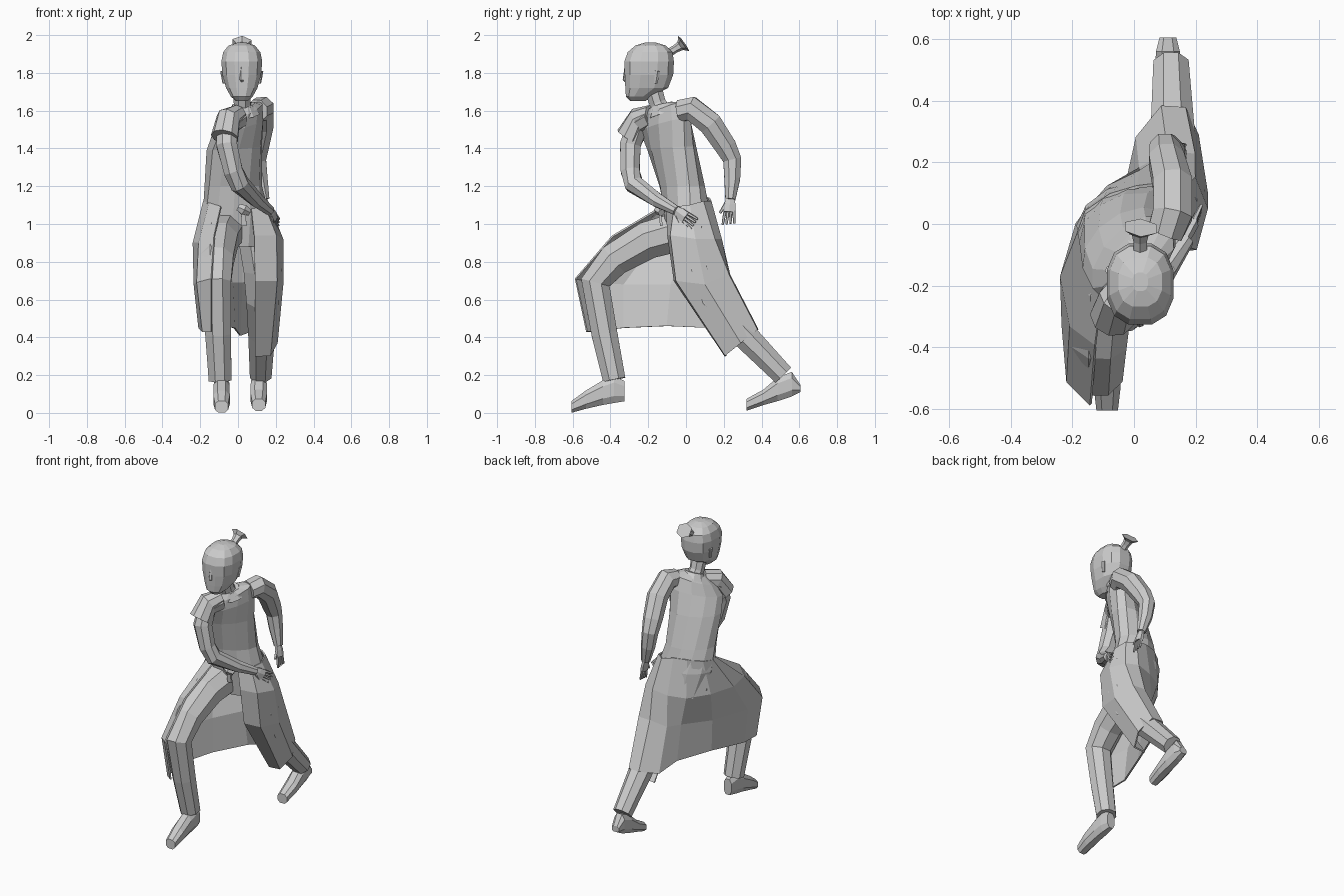
import bpy, bmesh, math
from mathutils import Vector


def loft(name, rings, closed=True, thick=0):
    """Skin a list of equal-length point rings with flat quads."""
    bm = bmesh.new()
    vs = [[bm.verts.new(p) for p in r] for r in rings]
    n = len(rings[0])
    for a, b in zip(vs, vs[1:]):
        for i in range(n if closed else n - 1):
            j = (i + 1) % n
            bm.faces.new((a[i], a[j], b[j], b[i]))
    if closed:
        bm.faces.new(vs[0][::-1])
        bm.faces.new(vs[-1])
    bmesh.ops.recalc_face_normals(bm, faces=bm.faces)
    me = bpy.data.meshes.new(name)
    bm.to_mesh(me)
    bm.free()
    ob = bpy.data.objects.new(name, me)
    bpy.context.collection.objects.link(ob)
    if thick:
        m = ob.modifiers.new("thickness", 'SOLIDIFY')
        m.thickness = thick
        m.offset = 0
    return ob


def ring(c, u, v, n, power=1.0):
    """Ellipse of n points about c; a power below 1 makes it boxier."""
    pts = []
    for i in range(n):
        a = 2 * math.pi * (i + 0.5) / n
        x, y = (math.copysign(abs(f(a)) ** power, f(a)) for f in (math.cos, math.sin))
        pts.append(Vector(c) + 1.03 * (u * x + v * y))
    return pts


def tube(name, pts, n=8, flat=1.0, ref=(1, 0, 0)):
    """Tube through (x, y, z, radius) points; flat squashes it across ref."""
    P = [Vector(p[:3]) for p in pts]
    rings = []
    for i, p in enumerate(P):
        t = Vector()
        if i > 0:
            t += (p - P[i - 1]).normalized()
        if i < len(P) - 1:
            t += (P[i + 1] - p).normalized()
        t.normalize()
        u = Vector(ref)
        u = (u - t * u.dot(t)).normalized()
        rings.append(ring(p, u * pts[i][3], t.cross(u) * pts[i][3] * flat, n))
    return loft(name, rings)


# Torso: twisted rings (cx, cy, z, half width, half depth, yaw, shoulder tilt)
rings = []
for cx, cy, z, a, b, yaw, tilt in [
        (0.00, 0.03, 0.88, .14, .11, 10, 0), (-.01, 0.01, 1.05, .175, .12, 15, 0),
        (-.025, -.02, 1.20, .155, .11, 25, 0), (-.02, -.075, 1.40, .16, .105, 35, .01),
        (0.00, -.11, 1.52, .165, .095, 45, .04), (.02, -.115, 1.595, .135, .08, 48, .05),
        (.025, -.13, 1.625, .07, .055, 48, .02)]:
    w = math.radians(yaw)
    u = Vector((math.cos(w) * a, math.sin(w) * a, tilt))
    v = Vector((-math.sin(w) * b, math.cos(w) * b, 0))
    rings.append(ring((cx, cy, z), u, v, 12))
loft("tunic_torso", rings)

# Neck and collar
tube("neck", [(.03, -.11, 1.57, .055), (.022, -.15, 1.64, .046), (.02, -.175, 1.72, .05)])
tube("collar", [(.03, -.115, 1.585, .085), (.028, -.13, 1.63, .058)], 10)

# Head rings: z, cy, half width, half depth
loft("head", [ring((.02, cy, z), Vector((rx, 0, 0)), Vector((0, ry, 0)), 12, .8)
              for z, cy, rx, ry in [
                  (1.65, -.255, .03, .04), (1.675, -.25, .058, .068), (1.72, -.208, .083, .113),
                  (1.79, -.196, .102, .128), (1.86, -.195, .108, .131), (1.91, -.19, .098, .118),
                  (1.945, -.188, .07, .08), (1.96, -.188, .025, .03)]])
tube("nose", [(.02, -.318, 1.83, .008), (.02, -.323, 1.765, .013), (.02, -.316, 1.755, .008)], 5)
for s in (-1, 1):
    tube("ear", [(.02 + s * .099, -.15, 1.81, .015), (.02 + s * .092, -.16, 1.745, .01)], 6, 1, (0, 1, 0))

# Flared topknot
tube("topknot", [(.02, -.1, 1.90, .026), (.02, -.055, 1.928, .024), (.02, -.03, 1.943, .03),
                 (.022, -.012, 1.956, .057)], 6, .85)

# Arms with short sleeves
tube("arm_rear", [(.10, -.03, 1.60, .06), (.125, .03, 1.61, .067), (.125, .13, 1.53, .066),
                  (.105, .21, 1.41, .06), (.10, .245, 1.34, .051), (.115, .245, 1.24, .044),
                  (.14, .235, 1.13, .028)])
tube("arm_front", [(.0, -.18, 1.56, .06), (-.055, -.25, 1.53, .062), (-.06, -.295, 1.42, .058),
                   (-.025, -.295, 1.28, .053), (.01, -.275, 1.21, .052), (.10, -.15, 1.125, .039),
                   (.17, -.05, 1.07, .026)])
tube("sleeve_front", [(.0, -.18, 1.575, .055), (-.05, -.245, 1.555, .066),
                      (-.07, -.30, 1.46, .072)], 9)


def hand(tag, wrist, tip, side):
    """Flat palm, four fingers and a thumb; side is the spread direction."""
    w, t, s = Vector(wrist), Vector(tip), Vector(side).normalized()
    m = w.lerp(t, .55)
    tube("palm_" + tag, [(*w, .024), (*w.lerp(t, .25), .033), (*m, .035)], 6, .5, s)
    for i in range(4):
        o = s * (i - 1.5) * .016
        tube("finger_" + tag, [(*(m + o), .009), (*(t + o * 1.3), .006)], 5)
    tube("thumb_" + tag, [(*(w.lerp(t, .2) - s * .02), .011), (*(m - s * .05), .007)], 5)


hand("rear", (.14, .235, 1.14), (.165, .225, 1.0), (0, 1, .1))
hand("front", (.165, -.055, 1.075), (.215, .045, 1.0), (.1, .5, .8))

# Trouser legs
tube("trouser_front", [(-.07, 0, .97, .11), (-.10, -.20, .915, .104), (-.112, -.38, .81, .092),
                       (-.115, -.48, .69, .082), (-.105, -.432, .42, .072), (-.095, -.38, .175, .063)])
tube("trouser_rear", [(.10, .04, .97, .11), (.13, .07, .76, .105), (.13, .12, .60, .09),
                      (.125, .30, .42, .074), (.12, .515, .20, .06)])

# Shoes: y, sole z, top z, half width
for tag, cx, secs in [
        ("front", -.087, [(-.325, .06, .17, .03), (-.38, .05, .20, .042), (-.44, .04, .175, .044),
                          (-.53, .02, .12, .045), (-.605, 0, .065, .036)]),
        ("rear", .11, [(.605, .11, .15, .028), (.56, .085, .22, .04), (.485, .06, .19, .044),
                       (.41, .04, .125, .045), (.32, .01, .075, .036)])]:
    loft("shoe_" + tag, [ring((cx, y, (a + b) / 2), Vector((w, 0, 0)), Vector((0, 0, (b - a) / 2)), 8, .8)
                         for y, a, b, w in secs])

# Coat skirt: columns from front leg, round the back, to rear leg
cols = [
    [(-.09, -.13, 1.09), (-.125, -.39, .935), (-.14, -.585, .71), (-.14, -.525, .43)],
    [(-.15, -.09, 1.11), (-.205, -.33, .90), (-.215, -.51, .69), (-.185, -.49, .43)],
    [(-.18, -.03, 1.12), (-.235, -.17, .90), (-.23, -.33, .68), (-.205, -.33, .45)],
    [(-.155, .04, 1.13), (-.185, 0, .90), (-.14, -.08, .68), (-.12, -.10, .46)],
    [(-.075, .095, 1.14), (-.085, .12, .89), (-.03, .10, .69), (-.02, .13, .45)],
    [(.01, .12, 1.14), (.02, .17, .90), (.02, .18, .69), (.01, .28, .41)],
    [(.09, .13, 1.12), (.12, .185, .92), (.11, .23, .73), (.09, .38, .44)],
    [(.14, .09, 1.12), (.195, .15, .92), (.195, .225, .73), (.165, .375, .44)],
    [(.162, .02, 1.10), (.235, .05, .92), (.235, .10, .68), (.205, .29, .37)],
    [(.14, -.06, 1.09), (.20, -.08, .94), (.205, -.05, .70), (.17, .21, .305)],
    [(.07, -.10, 1.08), (.085, -.095, .94), (.09, -.06, .70), (.09, .21, .30)]]
loft("coat_skirt", cols, closed=False, thick=.01)

# Belt knot at the waist
tube("belt_knot", [(.0, -.14, 1.09, .02), (.03, -.14, 1.075, .03), (.06, -.13, 1.06, .018)], 6, 1, (0, 0, 1))
tube("belt_tail", [(.03, -.14, 1.07, .016), (.03, -.13, .99, .02)], 4, .5)
